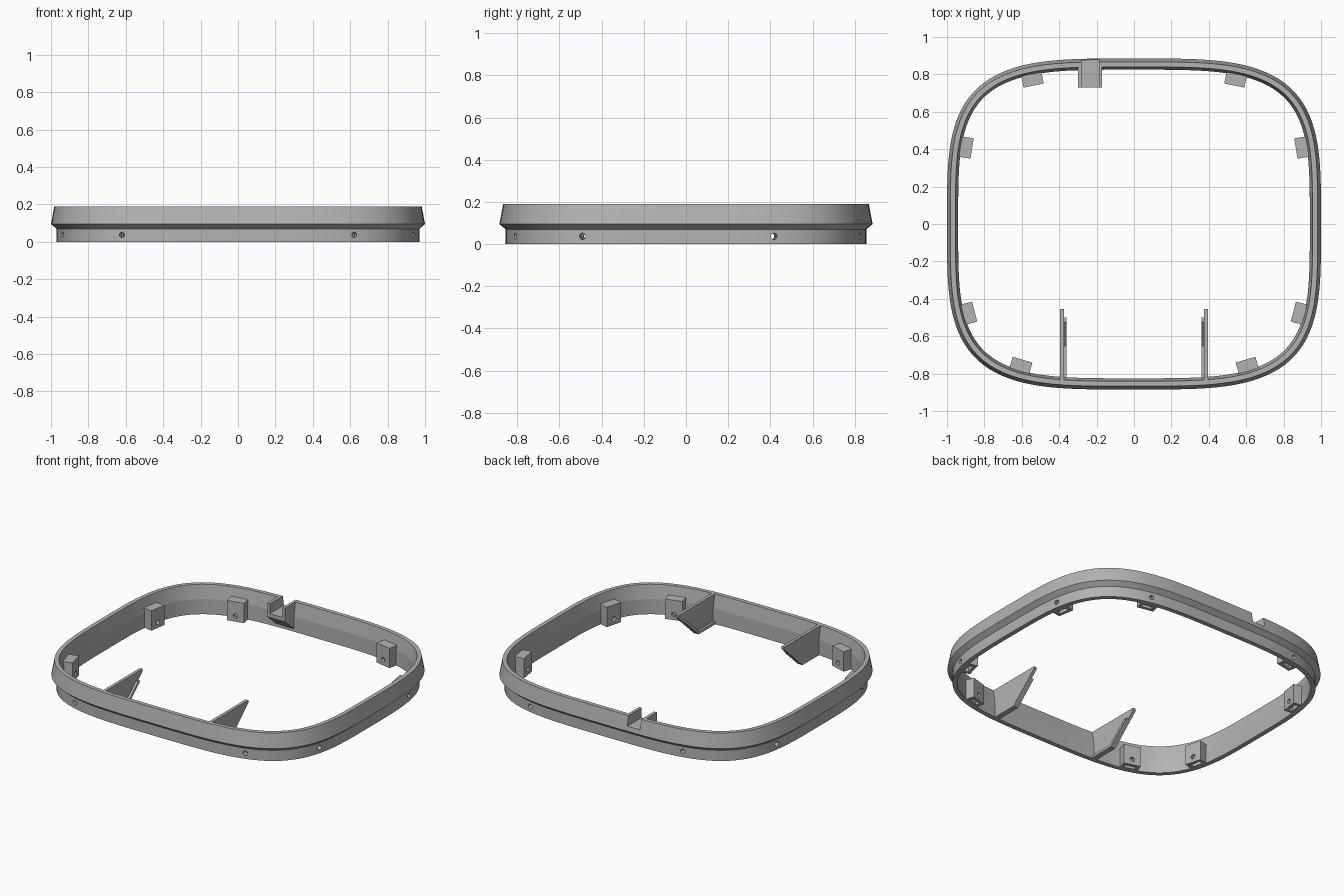
import bpy, bmesh, math
from mathutils import Vector, Matrix

cube = bpy.data.objects.get("Cube")
if cube:
    bpy.data.objects.remove(cube, do_unlink=True)

grey = bpy.data.materials.new("plain_grey")
grey.use_nodes = True
COLOUR = (0.45, 0.45, 0.45, 1)
grey.diffuse_color = COLOUR
grey.node_tree.nodes["Principled BSDF"].inputs["Base Color"].default_value = COLOUR

A, B, POWER, SEGMENTS = 1.0, 0.885, 3.7, 192
HEIGHT = 0.19


def outline(angle):
    """Point and outward normal on the rounded-square outline."""
    c, s = math.cos(angle), math.sin(angle)
    r = (abs(c / A) ** POWER + abs(s / B) ** POWER) ** (-1 / POWER)
    x, y = r * c, r * s
    nx = math.copysign(abs(x / A) ** (POWER - 1) / A, x)
    ny = math.copysign(abs(y / B) ** (POWER - 1) / B, y)
    return Vector((x, y, 0)), Vector((nx, ny, 0)).normalized()


def finish(bm, name):
    bmesh.ops.recalc_face_normals(bm, faces=bm.faces)
    mesh = bpy.data.meshes.new(name)
    bm.to_mesh(mesh)
    bm.free()
    mesh.materials.append(grey)
    ob = bpy.data.objects.new(name, mesh)
    bpy.context.collection.objects.link(ob)
    return ob


def box(bm, low, high, matrix=Matrix()):
    low, high = Vector(low), Vector(high)
    size = high - low
    place = matrix @ Matrix.Translation((low + high) / 2) @ Matrix.Diagonal((*size, 1))
    bmesh.ops.create_cube(bm, size=1, matrix=place)


def side_prism(name, points, x0, x1):
    """Extrude a (y, z) outline from x0 to x1."""
    bm = bmesh.new()
    face = bm.faces.new([bm.verts.new((x0, y, z)) for y, z in points])
    out = bmesh.ops.extrude_face_region(bm, geom=[face])
    moved = [v for v in out["geom"] if isinstance(v, bmesh.types.BMVert)]
    bmesh.ops.translate(bm, verts=moved, vec=(x1 - x0, 0, 0))
    return finish(bm, name)


def cut(target, cutter):
    mod = target.modifiers.new("cut", 'BOOLEAN')
    mod.operation = 'DIFFERENCE'
    mod.solver = 'EXACT'
    mod.object = cutter
    bpy.context.view_layer.objects.active = target
    bpy.ops.object.modifier_apply(modifier=mod.name)


# Ring swept from its cross-section (outward offset, height)
section = [(-0.03, 0), (-0.03, 0.07), (0, 0.095), (-0.018, HEIGHT),
           (-0.045, HEIGHT), (-0.06, 0.10), (-0.06, 0)]
bm = bmesh.new()
loops = []
for i in range(SEGMENTS):
    p, n = outline(math.tau * i / SEGMENTS)
    loops.append([bm.verts.new(p + n * d + Vector((0, 0, z))) for d, z in section])
for i, loop in enumerate(loops):
    after = loops[(i + 1) % SEGMENTS]
    for j in range(len(section)):
        k = (j + 1) % len(section)
        bm.faces.new((loop[j], after[j], after[k], loop[k]))
ring = finish(bm, "ring")

# Screw blocks inside the ring, with screw holes and nut slots
spots = [(0.53, 0.81), (0.93, 0.40), (0.93, -0.48), (0.60, -0.80)]
holes, slots, blocks = bmesh.new(), bmesh.new(), []
for side, label in ((1, "left"), (-1, "right")):
    for number, (x, y) in enumerate(spots, 1):
        p, n = outline(math.atan2(y, side * x))
        frame = Matrix.Translation(p) @ Matrix.Rotation(math.atan2(n.y, n.x), 4, 'Z')
        bm = bmesh.new()
        box(bm, (-0.118, -0.055, 0), (-0.045, 0.055, 0.13), frame)
        blocks.append(finish(bm, f"screw_block_{label}_{number}"))
        box(slots, (-0.098, -0.035, -0.02), (-0.072, 0.035, 0.07), frame)
        lay = frame @ Matrix.Translation((-0.07, 0, 0.037)) @ Matrix.Rotation(math.pi / 2, 4, 'Y')
        bmesh.ops.create_cone(holes, cap_ends=True, segments=20, radius1=0.015,
                              radius2=0.015, depth=0.2, matrix=lay)
hole_cutter = finish(holes, "hole_cutter")
slot_cutter = finish(slots, "slot_cutter")

# Rear channel bracket, open through the rim
bracket = side_prism("rear_channel",
                     [(0.73, HEIGHT), (0.73, 0.10), (0.835, 0.01), (0.845, 0.01), (0.845, HEIGHT)],
                     -0.30, -0.17)
bm = bmesh.new()
box(bm, (-0.28, 0.6, 0.125), (-0.188, 1.0, 0.3))
notch_cutter = finish(bm, "notch_cutter")

cut(ring, hole_cutter)
cut(ring, notch_cutter)
cut(bracket, notch_cutter)
for block in blocks:
    cut(block, slot_cutter)
    cut(block, hole_cutter)
for cutter in (hole_cutter, slot_cutter, notch_cutter):
    bpy.data.objects.remove(cutter, do_unlink=True)

# Front fins with a flange along their lower edge
fin = [(-0.84, HEIGHT), (-0.455, HEIGHT), (-0.455, 0.175), (-0.645, 0), (-0.84, 0)]
flange = [(-0.84, 0), (-0.645, 0), (-0.50, 0.134), (-0.525, 0.134), (-0.653, 0.016), (-0.84, 0.016)]
for side, label in ((1, "left"), (-1, "right")):
    side_prism(f"front_fin_{label}", fin, side * 0.375, side * 0.395)
    side_prism(f"fin_flange_{label}", flange, side * 0.36, side * 0.38)

# Smooth curved walls, crisp edges
bpy.ops.object.select_all(action='DESELECT')
ring.select_set(True)
bpy.context.view_layer.objects.active = ring
bpy.ops.object.shade_smooth_by_angle(angle=math.radians(8))
